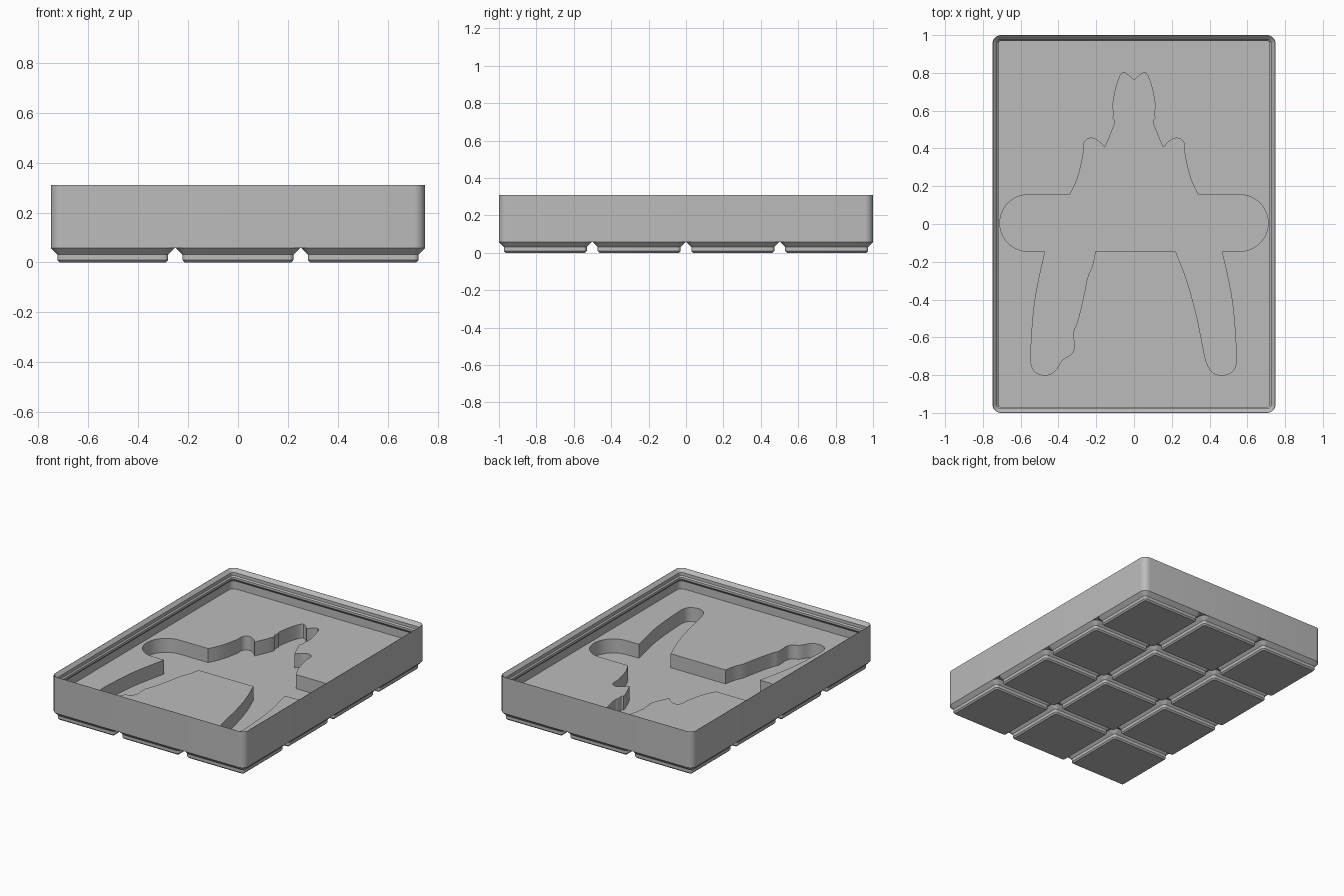
import bpy, bmesh
from math import sin, cos, pi
from mathutils import Vector

if "Cube" in bpy.data.objects:
    bpy.data.objects.remove(bpy.data.objects["Cube"], do_unlink=True)

grey = bpy.data.materials.new("grey plastic")
grey.use_nodes = True
grey.diffuse_color = (0.5, 0.5, 0.5, 1)
grey.node_tree.nodes["Principled BSDF"].inputs["Base Color"].default_value = (0.5, 0.5, 0.5, 1)

PITCH = 0.5015        # spacing of the feet
CORNER = 0.045        # outer corner radius
FLOOR, POCKET = 0.168, 0.07


def rounded_rect(half_x, half_y, inset, steps=8):
    """Outline of a rounded rectangle, shrunk by inset."""
    r = max(CORNER - inset, 0.004)
    cx, cy = half_x - inset - r, half_y - inset - r
    pts = []
    for q, (sx, sy) in enumerate([(1, 1), (-1, 1), (-1, -1), (1, -1)]):
        for i in range(steps + 1):
            a = pi / 2 * (q + i / steps)
            pts.append((sx * cx + r * cos(a), sy * cy + r * sin(a)))
    return pts


def loft(name, rings):
    """Skin a stack of (outline, height) rings and cap both ends."""
    bm = bmesh.new()
    loops = [[bm.verts.new((x, y, z)) for x, y in pts] for pts, z in rings]
    for a, b in zip(loops, loops[1:]):
        n = len(a)
        for i in range(n):
            j = (i + 1) % n
            bm.faces.new((a[i], a[j], b[j], b[i]))
    bm.faces.new(loops[0][::-1])
    bm.faces.new(loops[-1])
    bmesh.ops.recalc_face_normals(bm, faces=bm.faces)
    mesh = bpy.data.meshes.new(name)
    bm.to_mesh(mesh)
    bm.free()
    mesh.materials.append(grey)
    obj = bpy.data.objects.new(name, mesh)
    bpy.context.collection.objects.link(obj)
    return obj


def activate(obj):
    bpy.ops.object.select_all(action="DESELECT")
    obj.select_set(True)
    bpy.context.view_layer.objects.active = obj


def smooth_run(points, steps=4):
    """Curve through points given in hundredths of a unit."""
    p = [Vector(q) / 100 for q in points]
    p = [p[0]] + p + [p[-1]]
    out = []
    for a, b, c, d in zip(p, p[1:], p[2:], p[3:]):
        for i in range(steps):
            t = i / steps
            out.append(0.5 * (2 * b + (c - a) * t + (2 * a - 5 * b + 4 * c - d) * t * t
                              + (3 * b - a - 3 * c + d) * t ** 3))
    return out + [p[-1]]


def mirrored(points):
    return [Vector((-q[0], q[1])) for q in reversed(points)]


# Tray: outer wall, stacking lip, undercut and floor in one section
section = [(0, 0.057), (0, 0.31), (0.002, 0.31), (0.023, 0.288), (0.023, 0.266),
           (0.031, 0.258), (0.031, 0.243), (0.0115, 0.223), (0.0115, FLOOR)]
tray = loft("tray", [(rounded_rect(0.749, 1.0, i), z) for i, z in section])

# Pocket outline: tip, shoulder and rounded arm, then the two legs
tip = smooth_run([(0, 76), (-2, 78), (-4, 79.5), (-6, 80), (-8, 77), (-10, 70),
                  (-11.3, 62), (-10.7, 60), (-11, 56), (-10, 54), (-13, 46), (-15.5, 40.5)])
shoulder = smooth_run([(-15.5, 40.5), (-19, 44), (-23, 45.5), (-26.5, 43),
                       (-27, 36), (-30, 24), (-34, 15.5)])
arm = [Vector((-0.56 - 0.15 * sin(a), 0.005 + 0.15 * cos(a)))
       for a in (pi * i / 24 for i in range(25))]
upper = tip + shoulder[1:] + arm
right_leg = smooth_run([(-47, -14.5), (-50.5, -30), (-53, -45), (-54.5, -65), (-54.5, -74),
                        (-52, -78.5), (-47, -80), (-42, -78), (-38, -72), (-34, -69.5),
                        (-31.8, -66), (-32, -57), (-30, -52), (-27.5, -42), (-26, -35),
                        (-24.5, -28), (-22, -22), (-20.5, -14.5)])
left_leg = mirrored(smooth_run([(-46.5, -14.5), (-50, -30), (-52.5, -45), (-54, -65),
                                (-54, -74), (-51.5, -78.5), (-46, -80), (-41, -78),
                                (-38, -72), (-36.5, -65), (-33, -48), (-28, -30),
                                (-22, -14.5)]))
outline = [tuple(q) for q in upper + right_leg + left_leg + mirrored(upper)[:-1]]

# Sink the pocket into the floor
cutter = loft("pocket_cutter", [(outline, POCKET), (outline, FLOOR + 0.03)])
cutter.hide_render = True
activate(tray)
cut = tray.modifiers.new("pocket", "BOOLEAN")
cut.operation, cut.object, cut.solver = "DIFFERENCE", cutter, "EXACT"
bpy.ops.object.modifier_apply(modifier=cut.name)
bpy.data.objects.remove(cutter, do_unlink=True)
bpy.ops.object.shade_smooth_by_angle(angle=0.5)

# Feet: a grid of stepped, chamfered pads
foot_section = [(0.0352, 0), (0.0257, 0.0096), (0.0257, 0.031), (0, 0.057), (0.004, 0.061)]
for col in range(3):
    for row in range(4):
        foot = loft(f"foot_{col + 1}_{row + 1}",
                    [(rounded_rect(0.2477, 0.2477, i), z) for i, z in foot_section])
        foot.location = ((col - 1) * PITCH, (row - 1.5) * PITCH, 0)
        activate(foot)
        bpy.ops.object.shade_smooth_by_angle(angle=0.5)
